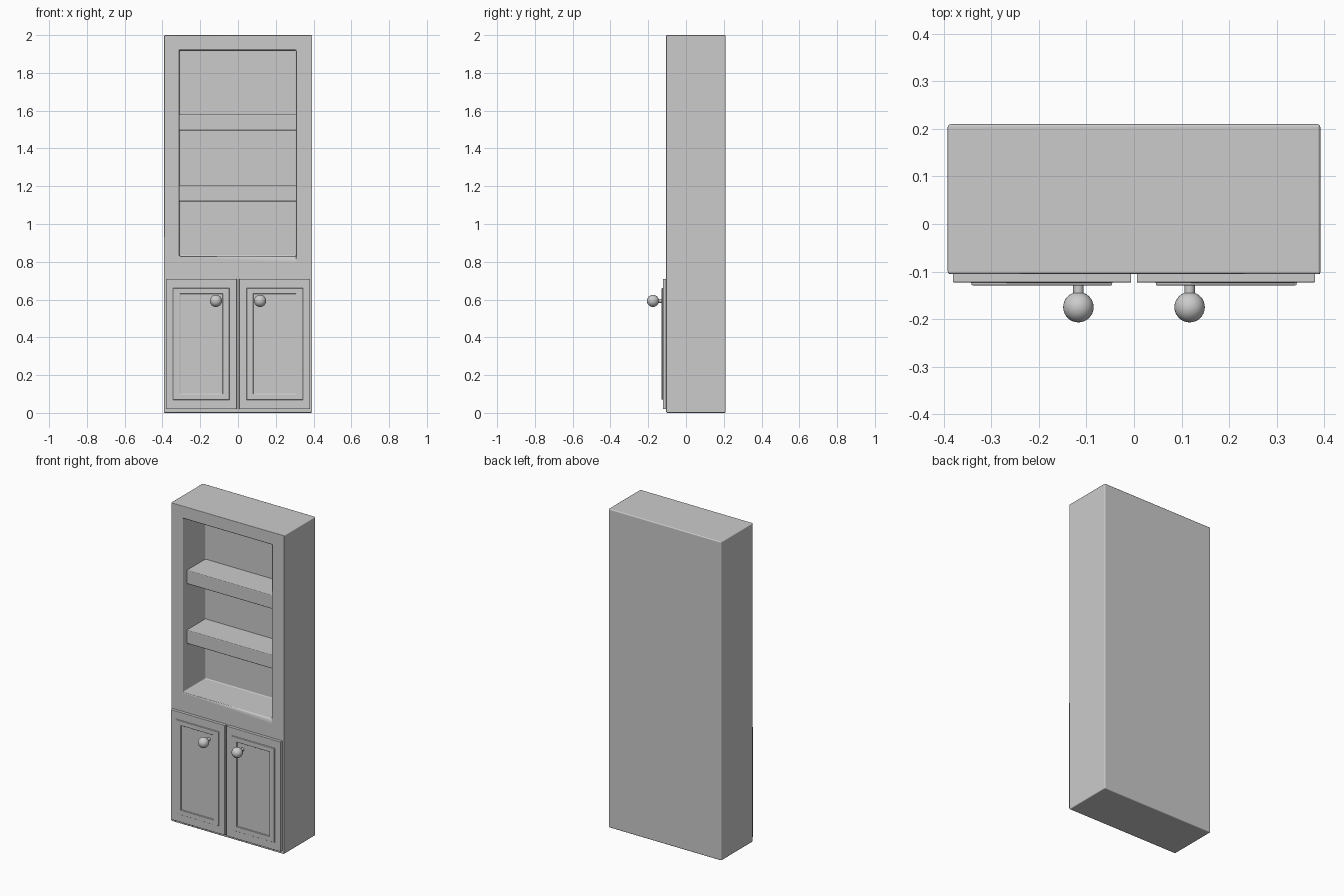
import bpy, bmesh, math

if "Cube" in bpy.data.objects:
    bpy.data.objects.remove(bpy.data.objects["Cube"], do_unlink=True)

paint = bpy.data.materials.new("grey_paint")
paint.use_nodes = True
grey = (0.6, 0.6, 0.6, 1)
paint.diffuse_color = grey
paint.node_tree.nodes["Principled BSDF"].inputs["Base Color"].default_value = grey


def finish(obj, bevel=0):
    """Give an object its paint, softened edges and smooth shading."""
    obj.data.materials.clear()
    obj.data.materials.append(paint)
    bpy.ops.object.select_all(action='DESELECT')
    obj.select_set(True)
    bpy.context.view_layer.objects.active = obj
    bpy.ops.object.shade_smooth_by_angle(angle=math.radians(40))
    if bevel:
        mod = obj.modifiers.new("soft_edges", 'BEVEL')
        mod.width = bevel
        mod.segments = 2
        mod.harden_normals = True
    return obj


def stepped_box(name, x, y, z, steps=(), bevel=0.0):
    """Box whose front carries nested rectangles, each pushed to its own y."""
    bm = bmesh.new()
    bmesh.ops.create_cube(bm, size=1)
    for v in bm.verts:
        v.co = [r[0] if c < 0 else r[1] for c, r in zip(v.co, (x, y, z))]
    bm.normal_update()
    front = min(bm.faces, key=lambda f: f.calc_center_median().y)
    for rx, rz, depth in steps:
        bmesh.ops.inset_individual(bm, faces=[front], thickness=0.01)
        mid = front.calc_center_median()
        for v in front.verts:
            v.co.x = rx[0] if v.co.x < mid.x else rx[1]
            v.co.z = rz[0] if v.co.z < mid.z else rz[1]
        walls = bmesh.ops.extrude_discrete_faces(bm, faces=[front])
        front = walls["faces"][0]
        for v in front.verts:
            v.co.y = depth
    bmesh.ops.recalc_face_normals(bm, faces=bm.faces)
    mesh = bpy.data.meshes.new(name)
    bm.to_mesh(mesh)
    bm.free()
    obj = bpy.data.objects.new(name, mesh)
    bpy.context.collection.objects.link(obj)
    return finish(obj, bevel)


# Carcass with the open display niche
stepped_box("cabinet_body", (-0.392, 0.392), (-0.105, 0.21), (0, 2),
            [((-0.31, 0.308), (0.83, 1.92), 0.12)], 0.006)

# Shelves inside the niche
for label, base in (("lower", 1.12), ("upper", 1.495)):
    stepped_box(label + "_shelf", (-0.315, 0.313), (-0.065, 0.125),
                (base, base + 0.085), bevel=0.005)

# Doors with a raised moulding and knobs
for label, side in (("left", 1), ("right", -1)):
    def span(a, b):
        return tuple(sorted((side * a, side * b)))

    stepped_box(label + "_door", span(0.006, 0.381), (-0.123, -0.1), (0.02, 0.71),
                [(span(0.046, 0.342), (0.07, 0.66), -0.129),
                 (span(0.08, 0.307), (0.1, 0.63), -0.121)], 0.002)

    bpy.ops.mesh.primitive_cylinder_add(vertices=24, radius=0.011, depth=0.04,
                                        location=(side * 0.117, -0.138, 0.593),
                                        rotation=(math.pi / 2, 0, 0))
    stem = bpy.context.object
    stem.name = label + "_knob_stem"
    finish(stem)

    bpy.ops.mesh.primitive_uv_sphere_add(segments=32, ring_count=16, radius=0.032,
                                         location=(side * 0.117, -0.175, 0.593))
    knob = bpy.context.object
    knob.name = label + "_knob"
    finish(knob)
